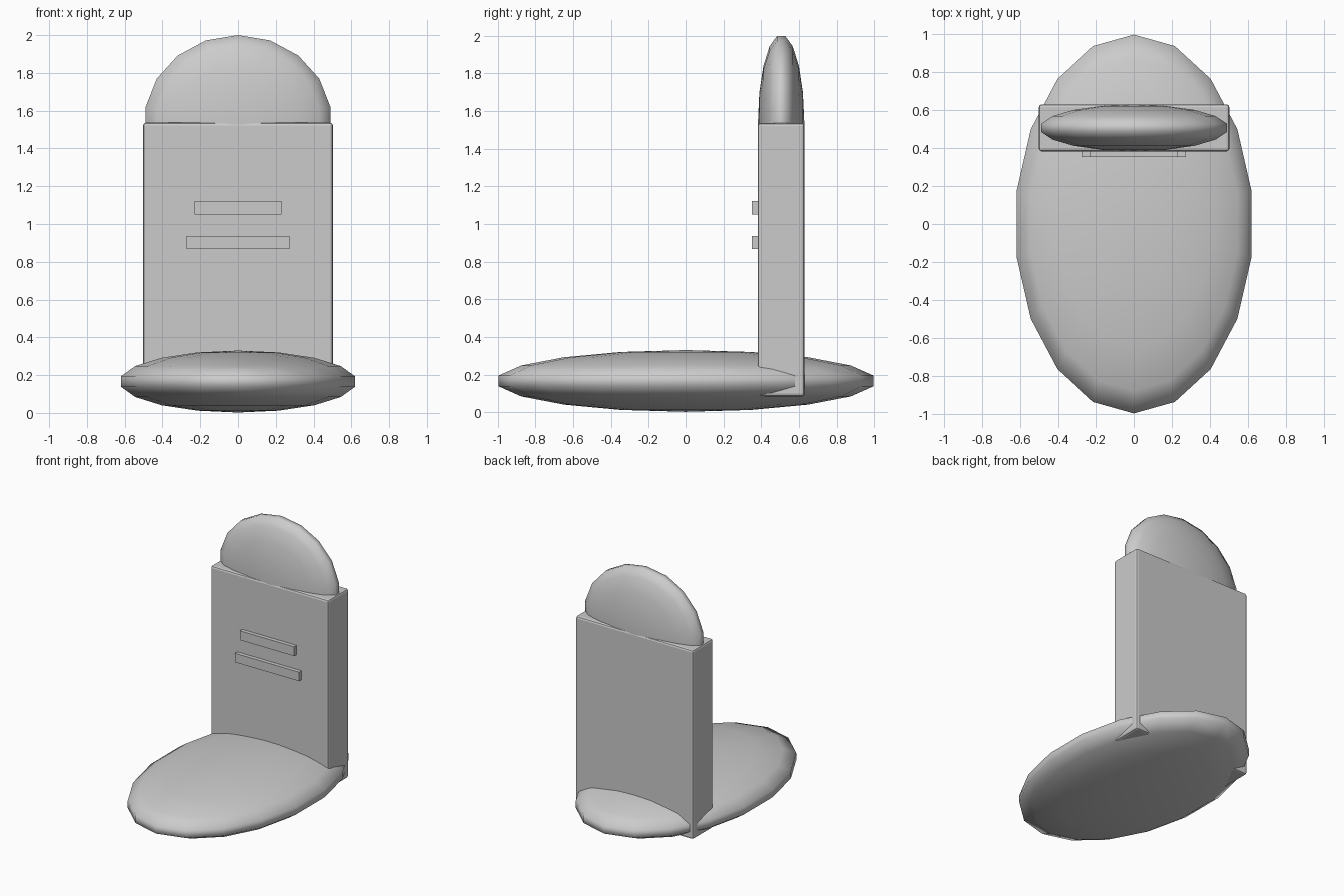
import bpy, bmesh
from mathutils import Matrix, Vector

if "Cube" in bpy.data.objects:
    bpy.data.objects.remove(bpy.data.objects["Cube"])


def make_object(name, bm):
    mesh = bpy.data.meshes.new(name)
    bm.to_mesh(mesh)
    bm.free()
    obj = bpy.data.objects.new(name, mesh)
    bpy.context.collection.objects.link(obj)
    return obj


def ellipsoid(name, center, radii, upright=False):
    """Low-poly smooth ellipsoid; upright turns its poles to face front and back."""
    bm = bmesh.new()
    bmesh.ops.create_uvsphere(bm, u_segments=18, v_segments=9, radius=1)
    if upright:
        bmesh.ops.rotate(bm, verts=bm.verts, matrix=Matrix.Rotation(1.5707963, 3, 'X'))
    bmesh.ops.scale(bm, verts=bm.verts, vec=Vector(radii))
    bmesh.ops.translate(bm, verts=bm.verts, vec=Vector(center))
    for f in bm.faces:
        f.smooth = True
    return make_object(name, bm)


def box(name, lo, hi, bevel=0):
    lo, hi = Vector(lo), Vector(hi)
    bm = bmesh.new()
    bmesh.ops.create_cube(bm, size=1)
    bmesh.ops.scale(bm, verts=bm.verts, vec=hi - lo)
    bmesh.ops.translate(bm, verts=bm.verts, vec=(lo + hi) / 2)
    obj = make_object(name, bm)
    if bevel:
        mod = obj.modifiers.new("bevel", 'BEVEL')
        mod.width = bevel
        mod.segments = 2
    return obj


# Flattened earth mound
ellipsoid("earth_mound", (0, 0, 0.166), (0.638, 1.012, 0.164))

# Upright slab with softened edges
box("stone_slab", (-0.502, 0.382, 0.083), (0.502, 0.630, 1.537), bevel=0.015)

# Rounded top of the slab
ellipsoid("stone_rounded_top", (0, 0.506, 1.538), (0.505, 0.123, 0.469), upright=True)

# Two raised bars on the front face
for name, half, z0, z1 in (("upper_bar", 0.231, 1.050, 1.121),
                           ("lower_bar", 0.273, 0.868, 0.937)):
    box(name, (-half, 0.352, z0), (half, 0.41, z1))
